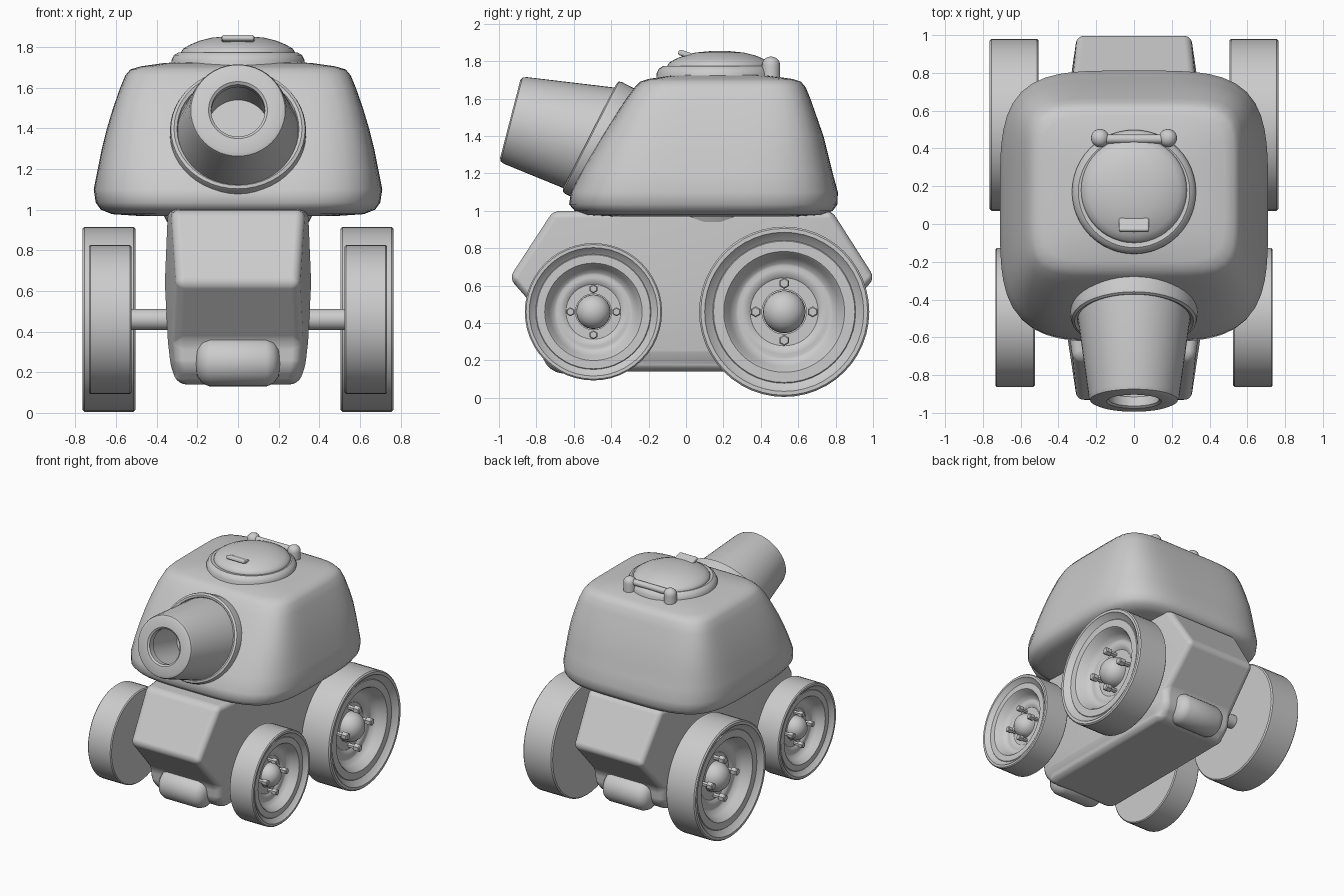
import bpy, bmesh
from math import sin, cos, pi, radians
from mathutils import Matrix, Vector

if "Cube" in bpy.data.objects:
    bpy.data.objects.remove(bpy.data.objects["Cube"])


def finish(name, bm, matrix=Matrix(), angle=35, bevel=0, segments=4):
    bmesh.ops.remove_doubles(bm, verts=bm.verts, dist=1e-5)
    bmesh.ops.recalc_face_normals(bm, faces=bm.faces)
    bm.transform(matrix)
    me = bpy.data.meshes.new(name)
    bm.to_mesh(me)
    bm.free()
    ob = bpy.data.objects.new(name, me)
    bpy.context.collection.objects.link(ob)
    if bevel:
        for p in me.polygons:
            p.use_smooth = True
        m = ob.modifiers.new("bevel", 'BEVEL')
        m.width, m.segments, m.harden_normals = bevel, segments, True
        m.limit_method, m.angle_limit = 'ANGLE', radians(14)
    else:
        bpy.ops.object.select_all(action='DESELECT')
        ob.select_set(True)
        bpy.context.view_layer.objects.active = ob
        bpy.ops.object.shade_smooth_by_angle(angle=radians(angle))
    return ob


def loft(name, rings, **kw):
    bm = bmesh.new()
    rows = [[bm.verts.new(p) for p in ring] for ring in rings]
    n = len(rows[0])
    for a, b in zip(rows, rows[1:]):
        for i in range(n):
            j = (i + 1) % n
            bm.faces.new((a[i], a[j], b[j], b[i]))
    bm.faces.new(rows[0])
    bm.faces.new(rows[-1])
    return finish(name, bm, **kw)


def revolve(name, profile, matrix, steps=48, **kw):
    bm = bmesh.new()
    vs = [bm.verts.new((r, 0, h)) for r, h in profile]
    es = [bm.edges.new(e) for e in zip(vs, vs[1:])]
    bmesh.ops.spin(bm, geom=vs + es, cent=(0, 0, 0), axis=(0, 0, 1),
                   angle=2 * pi, steps=steps, use_merge=True)
    return finish(name, bm, matrix, **kw)


def place(x, y, z, angle=0, axis='X'):
    return Matrix.Translation((x, y, z)) @ Matrix.Rotation(radians(angle), 4, axis)


def box(name, size, matrix, bevel):
    bm = bmesh.new()
    bmesh.ops.create_cube(bm, size=1)
    bmesh.ops.scale(bm, vec=Vector(size), verts=bm.verts)
    return finish(name, bm, matrix, bevel=bevel)


# Hull: stacked eight-sided rings (z, front y, back y, side half width, end half width)
hull_rows = [(0.14, -0.60, 0.64, 0.295, 0.28), (0.22, -0.68, 0.73, 0.33, 0.30),
             (0.35, -0.69, 0.74, 0.345, 0.31), (0.64, -0.945, 1.01, 0.36, 0.30),
             (1.0, -0.71, 0.78, 0.345, 0.325)]
loft("hull", [[(xe, f, z), (xs, -0.55, z), (xs, 0.6, z), (xe, b, z),
               (-xe, b, z), (-xs, 0.6, z), (-xs, -0.55, z), (-xe, f, z)]
              for z, f, b, xs, xe in hull_rows], bevel=0.04)

# Gearbox bulges low on the front and back of the hull
for label, y in (("front", -0.65), ("back", 0.70)):
    revolve(label + "_gearbox", [(0, -0.21), (0.07, -0.20), (0.105, -0.175), (0.12, -0.14),
                                 (0.12, 0.14), (0.105, 0.175), (0.07, 0.20), (0, 0.21)],
            place(0, y, 0.25, 90, 'Y'), steps=32)

# Turret: rounded square rings (z, half width, front y, back y, squareness)
turret_rows = [(0.97, 0.50, -0.42, 0.62, 4), (0.978, 0.62, -0.54, 0.73, 4),
               (1.0, 0.675, -0.595, 0.785, 4), (1.035, 0.70, -0.625, 0.81, 4),
               (1.10, 0.71, -0.615, 0.812, 4), (1.20, 0.69, -0.565, 0.785, 4.3),
               (1.30, 0.67, -0.51, 0.76, 4.6), (1.40, 0.645, -0.45, 0.735, 5),
               (1.50, 0.615, -0.385, 0.70, 5.5), (1.60, 0.58, -0.32, 0.665, 6),
               (1.66, 0.555, -0.275, 0.64, 6), (1.69, 0.53, -0.245, 0.615, 6),
               (1.705, 0.48, -0.20, 0.57, 6), (1.722, 0.36, -0.09, 0.45, 5),
               (1.73, 0.2, 0.02, 0.33, 4)]


def squircle(z, hw, f, b, n, count=72):
    ring = []
    for i in range(count):
        c, s = cos(2 * pi * i / count), sin(2 * pi * i / count)
        k = (abs(c) ** n + abs(s) ** n) ** (-1 / n)
        ring.append((hw * c * k, (f + b) / 2 + (b - f) / 2 * s * k, z))
    return ring


loft("turret", [squircle(*row) for row in turret_rows], angle=50)

# Turret neck under the turret
revolve("turret_neck", [(0, 0.925), (0.30, 0.925), (0.35, 0.94), (0.37, 0.98), (0, 0.98)],
        place(0, 0.14, 0))

# Gun collar and tapered, hollow barrel
revolve("gun_collar", [(0.335, -0.22), (0.335, 0.0), (0.33, 0.015), (0.315, 0.022),
                       (0.30, 0.015), (0.295, 0.0), (0, 0.0)],
        place(0, -0.495, 1.39, 63))
revolve("gun_barrel", [(0.32, -0.62), (0.24, -0.03), (0.232, -0.008), (0.215, 0), (0.145, 0),
                       (0.132, -0.01), (0.132, -0.06), (0.155, -0.09), (0.155, -0.40), (0, -0.40)],
        place(0, -0.94, 1.49, 75.5))

# Roof hatch with domed lid
revolve("hatch_rim", [(0.33, 1.67), (0.328, 1.735), (0.315, 1.76), (0.295, 1.773),
                      (0.28, 1.77), (0, 1.77)], place(0, 0.17, 0))
revolve("hatch_lid", [(0.28, 1.75), (0.28, 1.775), (0.27, 1.792), (0.24, 1.81), (0.19, 1.831),
                      (0.13, 1.846), (0.06, 1.853), (0, 1.855)], place(0, 0.18, 0))
box("hatch_handle", (0.16, 0.075, 0.03), place(0, -0.005, 1.838, -18), 0.012)

# Hatch hinge: bar with two rounded lugs
revolve("hinge_bar", [(0, -0.19), (0.024, -0.19), (0.024, 0.19), (0, 0.19)],
        place(0, 0.45, 1.785, 90, 'Y'), steps=16)
lug = [(0.048, 1.68), (0.048, 1.78)] + [
    (0.048 * cos(a * pi / 10), 1.78 + 0.045 * sin(a * pi / 10)) for a in range(1, 6)]
for side in (-1, 1):
    revolve("hinge_lug", lug, place(side * 0.18, 0.455, 0), steps=20)

# Wheels: profile in units of the tyre radius, from the inner face outwards
tyre = [(0, 0), (0.98, 0), (1, 0.02), (1, 0.55), (0.98, 0.57), (0.935, 0.57), (0.92, 0.55),
        (0.84, 0.49), (0.83, 0.50), (0.71, 0.50), (0.69, 0.48), (0.64, 0.36), (0.57, 0.29),
        (0.54, 0.28), (0.50, 0.29), (0.44, 0.28), (0.40, 0.25), (0.26, 0.25)]
hub = [(0.25, 0.22), (0.25, 0.28)] + [
    (0.25 * cos(a * pi / 12), 0.28 + 0.23 * sin(a * pi / 12)) for a in range(1, 7)]
bolt = [(0.04, 0.22), (0.04, 0.36), (0.065, 0.37), (0.065, 0.46), (0.05, 0.475), (0, 0.475)]
for label, y, r, x in (("front", -0.495, 0.367, 0.525), ("rear", 0.525, 0.455, 0.505)):
    for side in (-1, 1):
        m = place(side * x, y, 0.46, side * 90, 'Y') @ Matrix.Scale(r, 4)
        revolve(label + "_wheel", tyre, m)
        revolve(label + "_hub", hub, m, steps=32)
        for k in range(4):
            a = k * pi / 2
            revolve(label + "_bolt", bolt, m @ place(0.335 * cos(a), 0.335 * sin(a), 0),
                    steps=6)
    # Axle joining the pair
    revolve(label + "_axle", [(0, -x - 0.02), (0.052, -x - 0.02), (0.052, x + 0.02), (0, x + 0.02)],
            place(0, y, 0.46, 90, 'Y'), steps=24)
